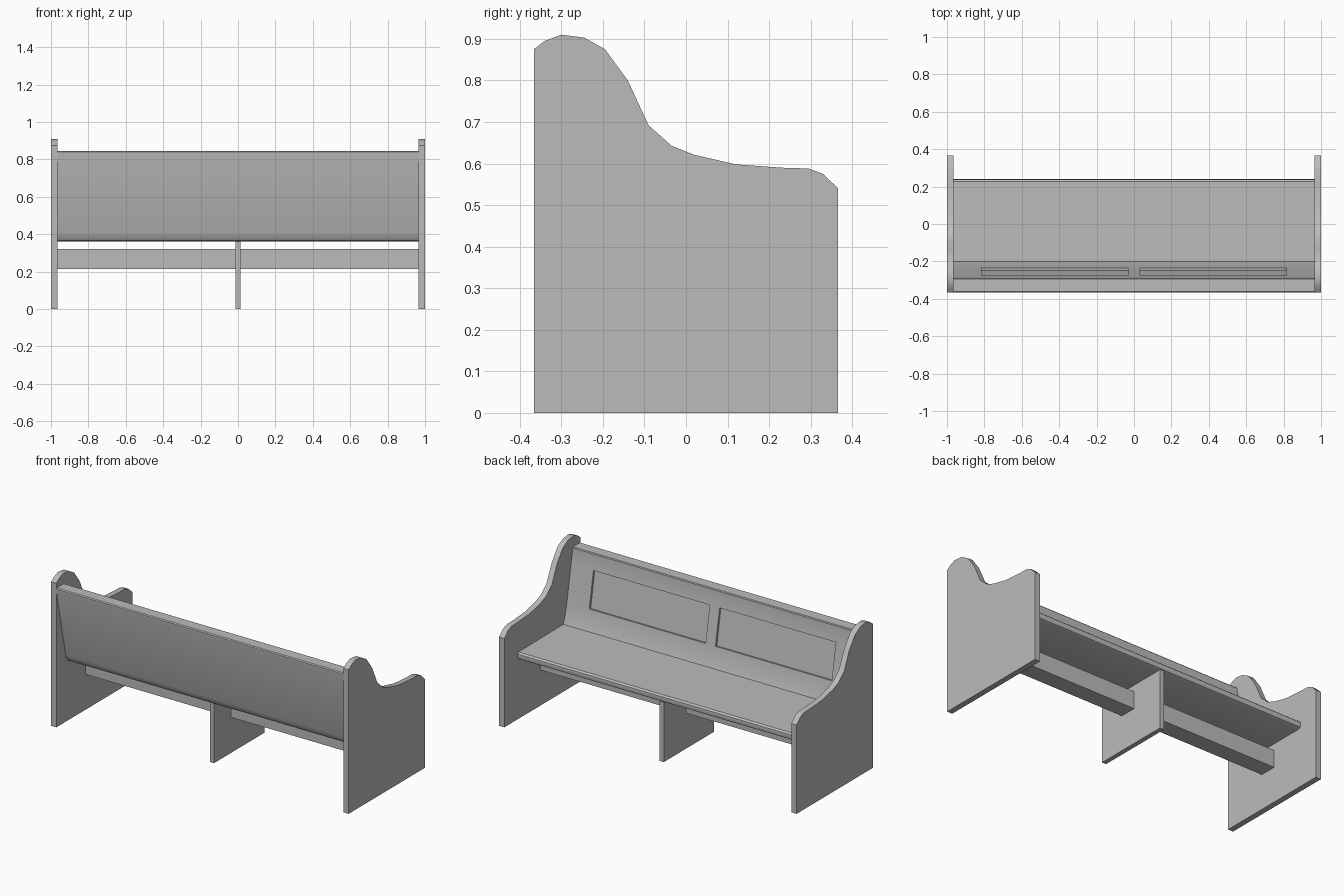
import bpy
import bmesh
import math
from mathutils import Vector

cube = bpy.data.objects.get("Cube")
if cube:
    bpy.data.objects.remove(cube, do_unlink=True)

GREY = (0.5, 0.5, 0.5, 1)
grey = bpy.data.materials.new("plain grey")
grey.use_nodes = True
grey.diffuse_color = GREY
grey.node_tree.nodes["Principled BSDF"].inputs["Base Color"].default_value = GREY


def loft(name, profile, stations, recess=None, depth=0.0):
    """Sweep a closed (y, z) profile through x stations.
    recess = (profile segment, station spans) sinks those faces by depth."""
    bm = bmesh.new()
    rings = [[bm.verts.new((x, y, z)) for y, z in profile] for x in stations]
    n = len(profile)
    sunk = []
    for s in range(len(rings) - 1):
        a, b = rings[s], rings[s + 1]
        for i in range(n):
            j = (i + 1) % n
            face = bm.faces.new((a[i], a[j], b[j], b[i]))
            if recess and i == recess[0] and s in recess[1]:
                sunk.append(face)
    bm.faces.new(rings[0])
    bm.faces.new(rings[-1][::-1])
    bmesh.ops.recalc_face_normals(bm, faces=bm.faces)
    if sunk:
        normal = sunk[0].normal.copy()
        moved = bmesh.ops.extrude_discrete_faces(bm, faces=sunk)["faces"]
        for face in moved:
            bmesh.ops.translate(bm, verts=face.verts, vec=normal * -depth)
    mesh = bpy.data.meshes.new(name)
    bm.to_mesh(mesh)
    bm.free()
    mesh.materials.append(grey)
    obj = bpy.data.objects.new(name, mesh)
    bpy.context.collection.objects.link(obj)
    bpy.ops.object.select_all(action="DESELECT")
    obj.select_set(True)
    bpy.context.view_layer.objects.active = obj
    bpy.ops.object.shade_smooth_by_angle(angle=math.radians(32))
    return obj


def rectangle(y0, y1, z0, z1):
    return [(y0, z0), (y1, z0), (y1, z1), (y0, z1)]


# Scrolled end panels
end_profile = [
    (-.366, 0), (-.366, .875), (-.34, .895), (-.30, .91), (-.245, .903),
    (-.195, .875), (-.14, .80), (-.09, .692), (-.035, .643), (.02, .621),
    (.12, .598), (.23, .59), (.295, .588), (.33, .575), (.366, .54), (.366, 0)]
for side, sign in (("left", 1), ("right", -1)):
    loft(side + "_end_panel", end_profile, sorted((sign * .965, sign)))

# Seat and backrest in one profile, with two recessed panels in the back
body_profile = [
    (-.235, .53), (-.275, .748), (-.29, .828), (-.29, .84), (-.294, .845),
    (-.36, .845), (-.366, .84), (-.366, .828),
    (-.276, .405), (-.27, .384), (-.258, .367), (-.238, .36),
    (.222, .36), (.235, .367), (.24, .38), (.238, .396), (.228, .405),
    (-.20, .41), (-.218, .455)]
loft("seat_and_back", body_profile, [-.965, -.815, -.033, .033, .815, .965],
     recess=(0, (1, 3)), depth=.014)

# Supports beneath the seat
loft("centre_leg", rectangle(-.25, .233, 0, .362), [-.014, .014])
loft("stretcher", rectangle(-.085, .018, .215, .32), [-.965, .965])
